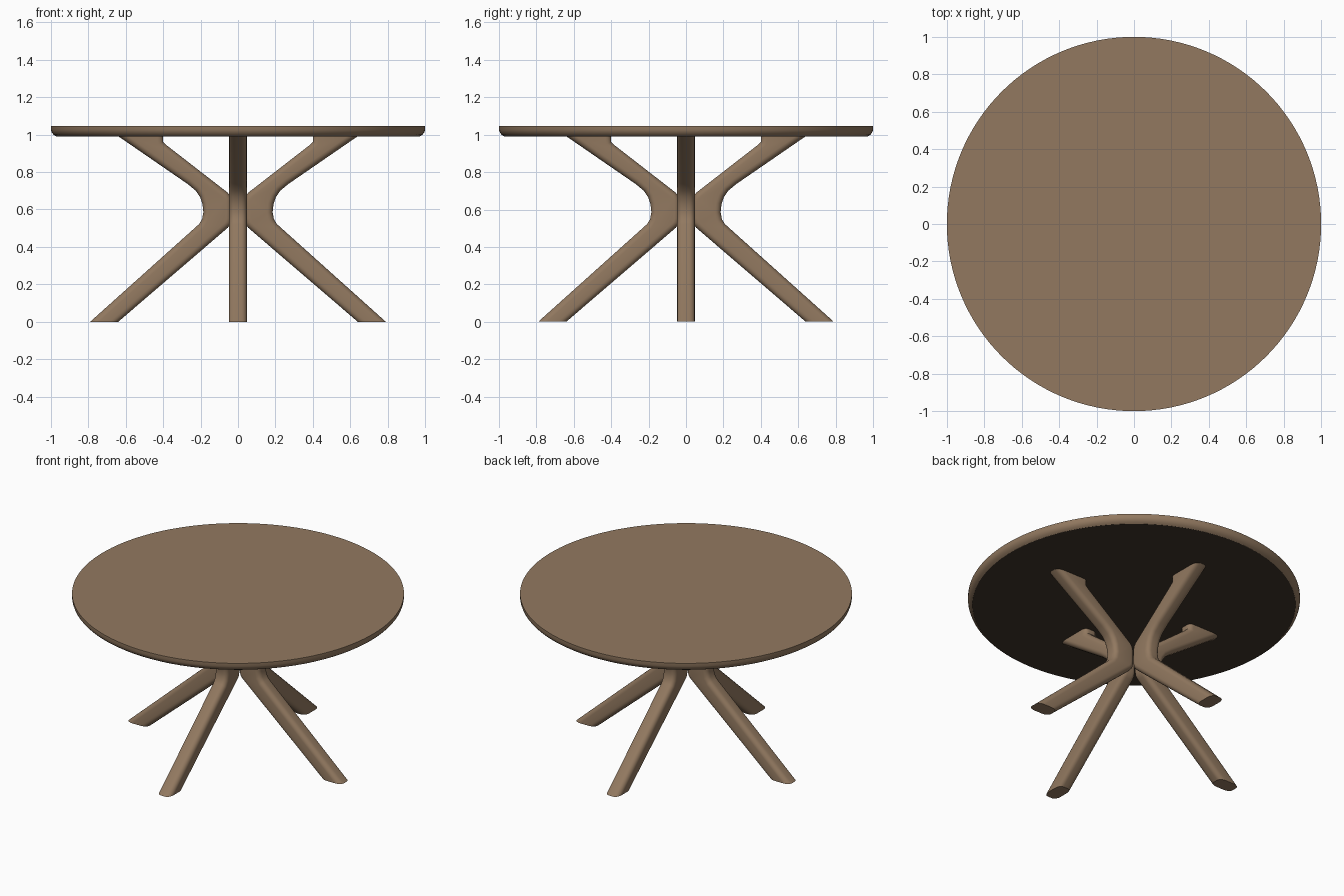
import bpy, bmesh, math
from mathutils import Matrix

if "Cube" in bpy.data.objects:
    bpy.data.objects.remove(bpy.data.objects["Cube"])


def material(name, rgb):
    m = bpy.data.materials.new(name)
    m.diffuse_color = (*rgb, 1)
    m.use_nodes = True
    m.node_tree.nodes["Principled BSDF"].inputs["Base Color"].default_value = m.diffuse_color
    return m


wood = material("brown_wood", (0.288, 0.191, 0.117))
dark = material("dark_underside", (0.050, 0.035, 0.023))


def finish(name, bm, angle, mats):
    me = bpy.data.meshes.new(name)
    bm.to_mesh(me)
    bm.free()
    for m in mats:
        me.materials.append(m)
    ob = bpy.data.objects.new(name, me)
    bpy.context.collection.objects.link(ob)
    bpy.ops.object.select_all(action='DESELECT')
    ob.select_set(True)
    bpy.context.view_layer.objects.active = ob
    bpy.ops.object.shade_smooth_by_angle(angle=math.radians(angle))
    return ob


# Round tabletop: rings of a lathe profile with a rounded-under edge
SEG = 128
rim = [(1.0, 1.046), (1.0, 1.025), (0.995, 1.011), (0.985, 0.999), (0.973, 0.991)]
bm = bmesh.new()
rings = [[bm.verts.new((r * math.cos(2 * math.pi * i / SEG),
                        r * math.sin(2 * math.pi * i / SEG), z))
          for i in range(SEG)] for r, z in rim]
for a, b in zip(rings, rings[1:]):
    for i in range(SEG):
        j = (i + 1) % SEG
        bm.faces.new((a[i], a[j], b[j], b[i]))
bm.faces.new(rings[0])
bm.faces.new(rings[-1])
bmesh.ops.recalc_face_normals(bm, faces=bm.faces[:])
for f in bm.faces:                                  # dark flat underside
    f.material_index = 1 if f.normal.z < -0.95 else 0
finish("tabletop", bm, 32, [wood, dark])

# Bent leg: side profile (distance from centre, height), extruded and rounded
TOP = 0.995
profile = [(0.64, 0), (0.79, 0),                                   # foot
           (0.208, 0.522), (0.192, 0.548), (0.185, 0.585),         # outer elbow
           (0.19, 0.63), (0.203, 0.667), (0.225, 0.70), (0.27, 0.737),
           (0.645, TOP), (0.40, TOP),                              # top end
           (0.40, 0.96), (0.38, 0.942),
           (0.055, 0.69), (0.038, 0.668), (0.032, 0.64),           # inner elbow
           (0.032, 0.55), (0.038, 0.522), (0.055, 0.502)]
HALF = 0.047


def make_leg(name, turn):
    bm = bmesh.new()
    face = bm.faces.new([bm.verts.new((x, -HALF, z)) for x, z in profile])
    ext = bmesh.ops.extrude_face_region(bm, geom=[face])
    bmesh.ops.translate(bm, vec=(0, 2 * HALF, 0),
                        verts=[v for v in ext["geom"] if isinstance(v, bmesh.types.BMVert)])

    # round the long edges, leave the flat ends sharp
    def is_long(e):
        a, b = (v.co for v in e.verts)
        flat_end = abs(a.z - b.z) < 1e-5 and (a.z < 0.01 or a.z > TOP - 0.001)
        return abs(a.y - b.y) < 1e-5 and not flat_end
    bmesh.ops.bevel(bm, geom=[e for e in bm.edges if is_long(e)], offset=0.03,
                    segments=5, profile=0.5, affect='EDGES', clamp_overlap=False)
    bmesh.ops.transform(bm, matrix=Matrix.Rotation(turn, 4, 'Z'), verts=bm.verts[:])
    bmesh.ops.recalc_face_normals(bm, faces=bm.faces[:])
    finish(name, bm, 40, [wood])


for k, side in enumerate(("right", "back", "left", "front")):
    make_leg(side + "_leg", k * math.pi / 2)
